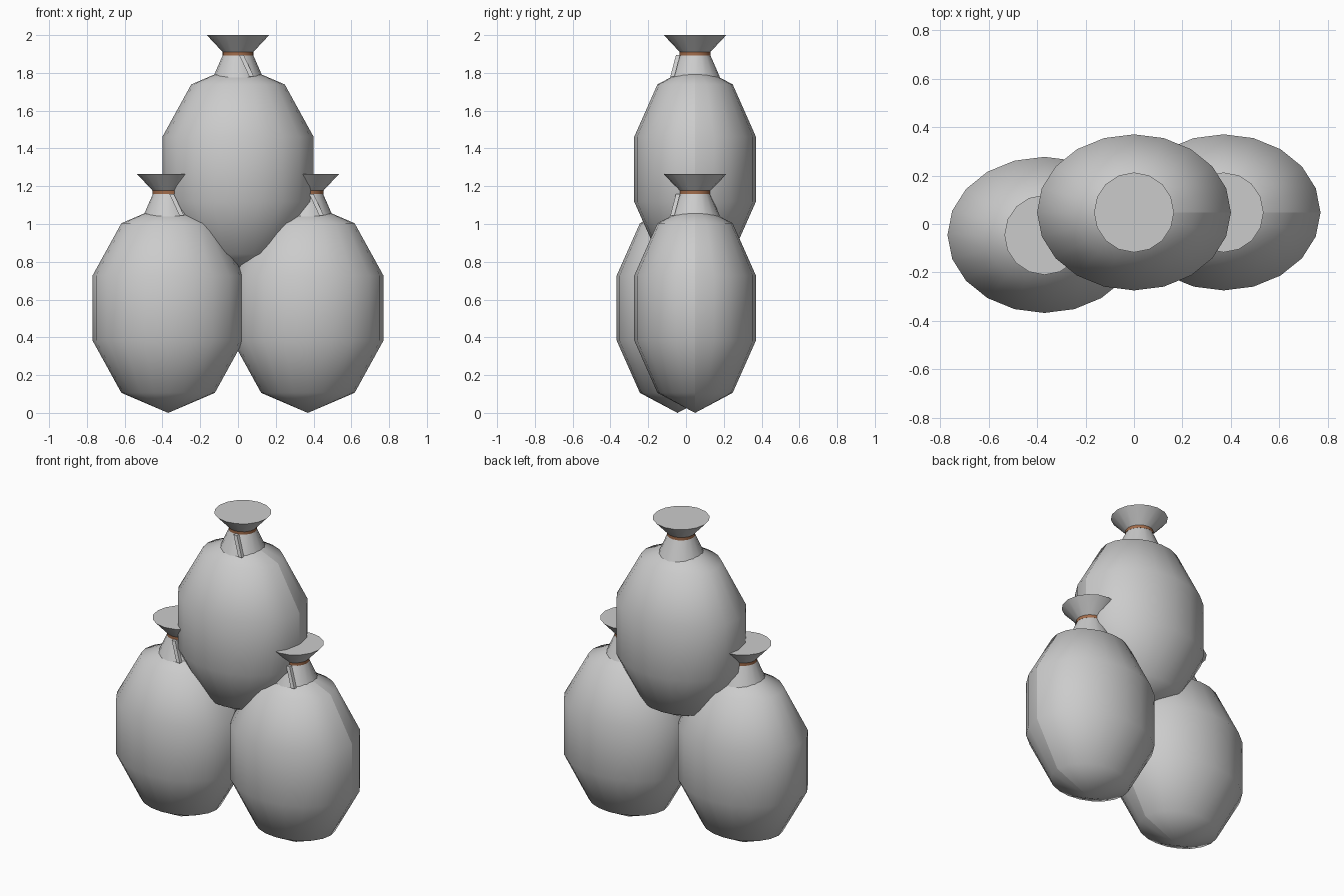
import bpy
from math import sin, cos, pi, radians
from mathutils import Vector

cube = bpy.data.objects.get("Cube")
if cube:
    bpy.data.objects.remove(cube)


def material(name, rgb):
    m = bpy.data.materials.new(name)
    m.use_nodes = True
    m.diffuse_color = (*rgb, 1)
    m.node_tree.nodes["Principled BSDF"].inputs["Base Color"].default_value = (*rgb, 1)
    return m


GREY = material("grey cloth", (0.6, 0.6, 0.6))
BROWN = material("brown cord", (0.36, 0.15, 0.07))


def add_object(name, verts, faces, mat, location):
    mesh = bpy.data.meshes.new(name)
    mesh.from_pydata(verts, [], faces)
    mesh.materials.append(mat)
    obj = bpy.data.objects.new(name, mesh)
    bpy.context.collection.objects.link(obj)
    obj.location = location
    return obj


def smooth(obj, angle):
    bpy.ops.object.select_all(action="DESELECT")
    obj.select_set(True)
    bpy.context.view_layer.objects.active = obj
    bpy.ops.object.shade_smooth_by_angle(angle=radians(angle))


def lathe(name, profile, sides, mat, location, squash=1.0, seam=False, angle=40):
    """Spin (radius, z) points; an open seam leaves a crease on the +x side."""
    cols = sides + 1 if seam else sides
    verts, rings, faces = [], [], []
    for r, z in profile:
        count = cols if r else 1
        rings.append([len(verts) + i for i in range(count)])
        verts += [(r * cos(2 * pi * i / sides), squash * r * sin(2 * pi * i / sides), z)
                  for i in range(count)]
    for a, b in zip(rings, rings[1:]):
        for i in range(sides):
            j = (i + 1) % cols
            quad = [a[i % len(a)], a[j % len(a)], b[j % len(b)], b[i % len(b)]]
            faces.append(list(dict.fromkeys(quad)))
    smooth(add_object(name, verts, faces, mat, location), angle)


def strip(name, start, end, width, depth, mat, location):
    """Slanted four-sided cord end."""
    verts = [Vector(p) + Vector((sx * width / 2, sy * depth / 2, 0))
             for p in (start, end)
             for sx, sy in ((-1, -1), (1, -1), (1, 1), (-1, 1))]
    faces = [(3, 2, 1, 0), (4, 5, 6, 7)]
    faces += [((i + 1) % 4, i, i + 4, (i + 1) % 4 + 4) for i in range(4)]
    faces = [tuple(reversed(f)) for f in faces]
    add_object(name, verts, faces, mat, location)


# Coarse sphere profile for the filled bag
RINGS, RADIUS, HALF = 5, 0.421, 0.555
BODY = [(RADIUS * sin(pi * k / RINGS) if 0 < k < RINGS else 0,
         HALF - HALF * cos(pi * k / RINGS)) for k in range(RINGS + 1)]


def sack(label, location):
    lathe(label + "_body", BODY, 20, GREY, location, squash=0.805, seam=True, angle=75)
    # Gathered neck, flaring to a closed flat mouth
    lathe(label + "_neck", [(0.137, 1.03), (0.076, 1.17)], 16, GREY, location)
    lathe(label + "_mouth", [(0.076, 1.17), (0.165, 1.265), (0, 1.265)], 16, GREY, location)
    # Cord around the neck and its loose end
    lathe(label + "_cord", [(0.07, 1.158), (0.082, 1.158), (0.082, 1.181), (0.07, 1.181)],
          16, BROWN, location)
    strip(label + "_cord_end", (0.018, -0.09, 1.16), (0.072, -0.12, 1.045),
          0.024, 0.022, GREY, location)


sack("right_sack", (-0.37, -0.045, 0))
sack("left_sack", (0.37, 0.048, 0))
sack("top_sack", (0, 0.048, 0.735))
